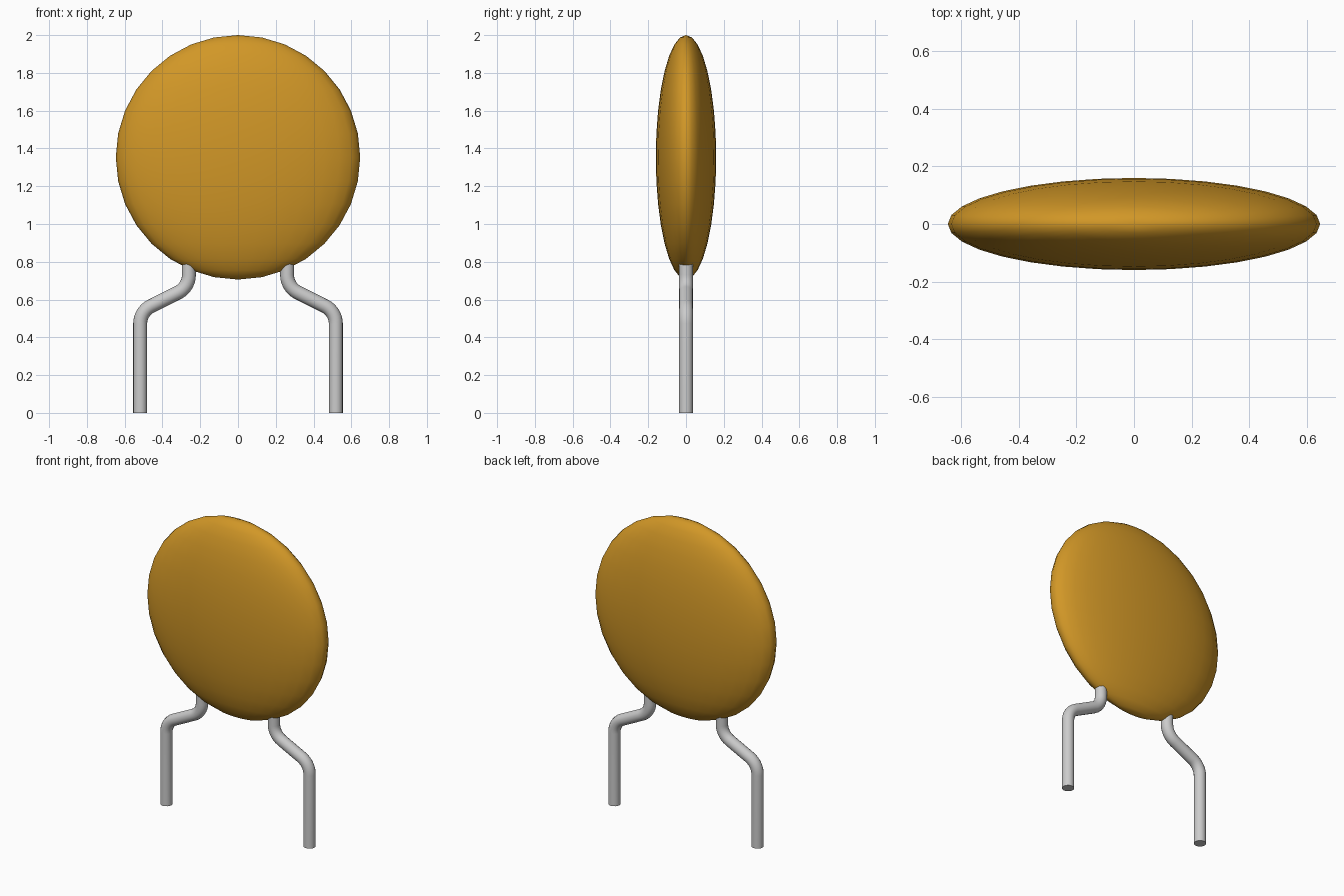
import bpy
import math
from mathutils import Vector
from mathutils.geometry import interpolate_bezier

cube = bpy.data.objects.get("Cube")
if cube:
    bpy.data.objects.remove(cube, do_unlink=True)


def material(name, rgb):
    m = bpy.data.materials.new(name)
    m.use_nodes = True
    m.diffuse_color = (*rgb, 1)
    m.node_tree.nodes["Principled BSDF"].inputs["Base Color"].default_value = (*rgb, 1)
    return m


ochre = material("ochre coating", (0.64, 0.31, 0.02))
silver = material("silver wire", (0.6, 0.6, 0.6))


def activate(obj):
    bpy.ops.object.select_all(action="DESELECT")
    obj.select_set(True)
    bpy.context.view_layer.objects.active = obj


# Flattened round body
bpy.ops.mesh.primitive_uv_sphere_add(segments=32, ring_count=16, radius=0.647,
                                     location=(0, 0, 1.353))
body = bpy.context.object
body.name = "disc_body"
body.scale.y = 0.16 / 0.647
bpy.ops.object.transform_apply(location=False, rotation=False, scale=True)
bpy.ops.object.shade_smooth()
body.data.materials.append(ochre)


def rounded_path(corners, trim):
    """Replace each inner corner by an arc that starts `trim` away from it."""
    path = [corners[0]]
    for a, b, c in zip(corners, corners[1:], corners[2:]):
        start = b + (a - b).normalized() * trim
        end = b + (c - b).normalized() * trim
        path += interpolate_bezier(start, start.lerp(b, 0.61), end.lerp(b, 0.61), end, 8)
    return path + [corners[-1]]


# Bent wire legs, upper ends buried in the body
for name, side in (("left_leg", 1), ("right_leg", -1)):
    corners = [Vector((side * x, 0, z)) for x, z in
               ((0.518, 0), (0.518, 0.537), (0.26, 0.665), (0.26, 0.9))]
    path = rounded_path(corners, 0.065)
    curve = bpy.data.curves.new(name, "CURVE")
    curve.dimensions = "3D"
    curve.bevel_depth = 0.037
    curve.bevel_resolution = 6
    curve.use_fill_caps = True
    spline = curve.splines.new("POLY")
    spline.points.add(len(path) - 1)
    for point, co in zip(spline.points, path):
        point.co = (*co, 1)
    leg = bpy.data.objects.new(name, curve)
    bpy.context.collection.objects.link(leg)
    curve.materials.append(silver)
    activate(leg)
    bpy.ops.object.convert(target="MESH")
    bpy.ops.object.shade_smooth_by_angle(angle=math.radians(40))
